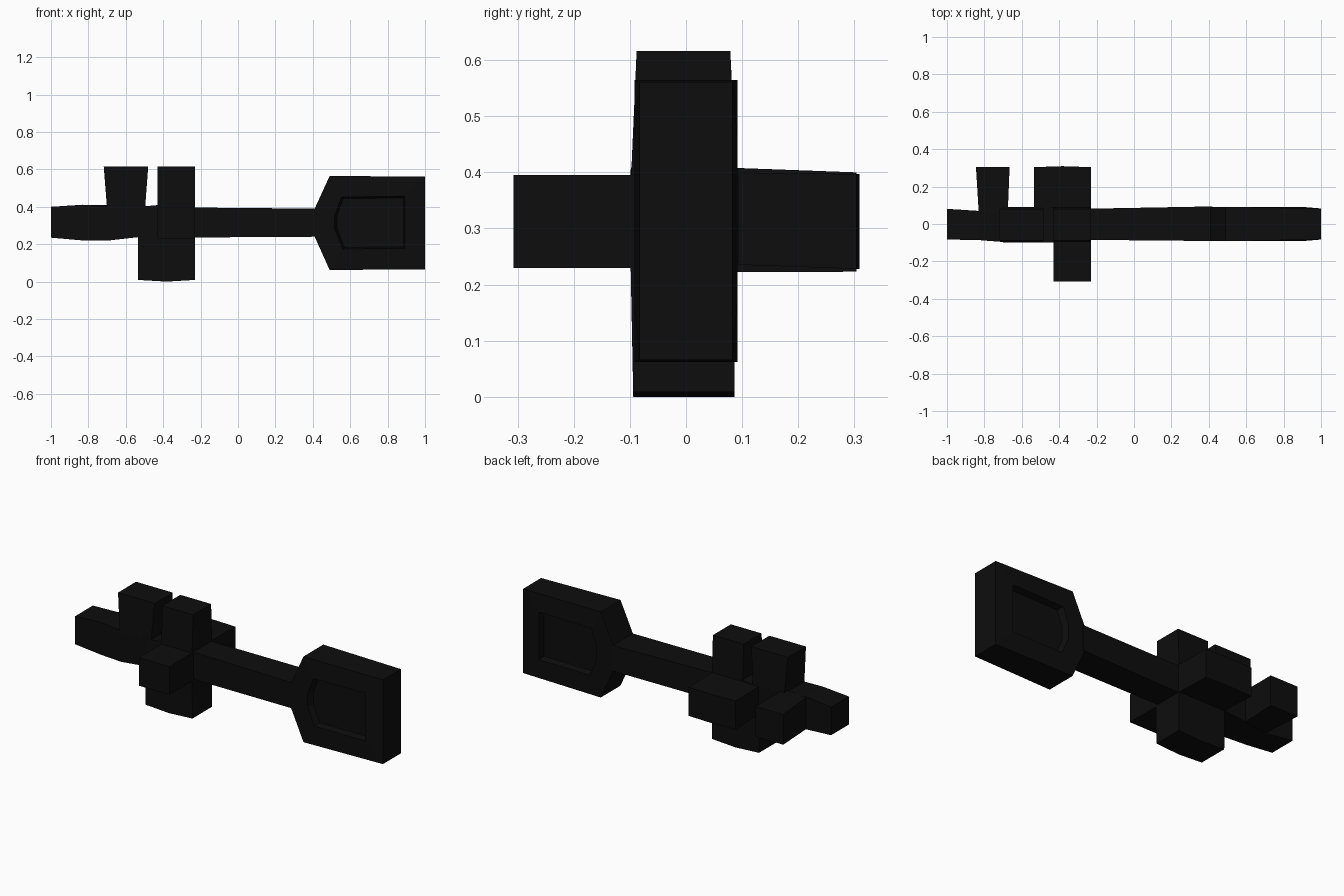
import bpy, bmesh

# One flat colour for the whole key
black = bpy.data.materials.new("matte black")
black.diffuse_color = (0.004, 0.004, 0.004, 1)


def loft(name, rings):
    """Skin a list of equal-length point rings and cap both ends."""
    bm = bmesh.new()
    loops = [[bm.verts.new(p) for p in ring] for ring in rings]
    n = len(loops[0])
    for a, b in zip(loops, loops[1:]):
        for i in range(n):
            j = (i + 1) % n
            bm.faces.new((a[i], a[j], b[j], b[i]))
    bm.faces.new(loops[0])
    bm.faces.new(loops[-1])
    bmesh.ops.recalc_face_normals(bm, faces=bm.faces)
    mesh = bpy.data.meshes.new(name)
    bm.to_mesh(mesh)
    bm.free()
    mesh.materials.append(black)
    obj = bpy.data.objects.new(name, mesh)
    bpy.context.collection.objects.link(obj)
    return obj


def tooth(name, axis, base, tip, bulge=0.0):
    """Tapered block; base/tip = (height, x0, x1, w0, w1), tip middle pushed by bulge."""
    rings = []
    for (h, x0, x1, w0, w1), push in ((base, 0), (tip, bulge)):
        xm = (x0 + x1) / 2
        pts = [(x0, w0, h), (xm, w0, h + push), (x1, w0, h),
               (x1, w1, h), (xm, w1, h + push), (x0, w1, h)]
        rings.append([(x, w, d) if axis == "z" else (x, d, w) for x, w, d in pts])
    return loft(name, rings)


# Shaft: slightly uneven rectangular sections (x, y0, y1, z0, z1)
sections = [
    (-1.00, -0.083, 0.081, 0.235, 0.400),
    (-0.83, -0.086, 0.070, 0.220, 0.411),
    (-0.69, -0.097, 0.090, 0.220, 0.402),
    (-0.53, -0.099, 0.090, 0.238, 0.400),
    (-0.43, -0.098, 0.088, 0.235, 0.409),
    (-0.23, -0.085, 0.082, 0.236, 0.396),
    (0.42, -0.091, 0.094, 0.240, 0.390),
]
loft("shaft", [[(x, a, c), (x, b, c), (x, b, d), (x, a, d)] for x, a, b, c, d in sections])

# Bow: six-sided slab with a sunken panel on the front and back
outer = [(0.41, 0.24), (0.49, 0.062), (1.0, 0.066), (1.0, 0.561), (0.49, 0.565), (0.41, 0.39)]
rim = [(0.517, 0.28), (0.56, 0.175), (0.892, 0.177), (0.892, 0.457), (0.553, 0.452), (0.517, 0.355)]
floor = [(0.53, 0.28), (0.57, 0.183), (0.885, 0.185), (0.885, 0.447), (0.563, 0.444), (0.53, 0.355)]


def bow_side(s):
    return [[(x, s * 0.055, z) for x, z in floor],
            [(x, s * 0.092, z) for x, z in rim],
            [(x, s * (0.083 if x > 0.9 else 0.092), z) for x, z in outer]]


loft("bow", bow_side(-1) + bow_side(1)[::-1])

# Teeth on the four sides of the shaft
tooth("upper_end_tooth", "z", (0.39, -0.70, -0.497, -0.098, 0.090),
      (0.616, -0.718, -0.48, -0.088, 0.079))
tooth("upper_inner_tooth", "z", (0.385, -0.43, -0.23, -0.098, 0.088),
      (0.616, -0.43, -0.23, -0.088, 0.079))
tooth("lower_tooth", "z", (0.25, -0.535, -0.23, -0.099, 0.089),
      (0.009, -0.535, -0.23, -0.094, 0.086), -0.009)
tooth("back_end_tooth", "y", (0.06, -0.83, -0.675, 0.222, 0.409),
      (0.304, -0.845, -0.665, 0.223, 0.400))
tooth("back_inner_tooth", "y", (0.075, -0.535, -0.23, 0.236, 0.400),
      (0.304, -0.535, -0.23, 0.228, 0.397), 0.005)
tooth("front_tooth", "y", (-0.08, -0.43, -0.23, 0.230, 0.395),
      (-0.307, -0.43, -0.23, 0.230, 0.395))
